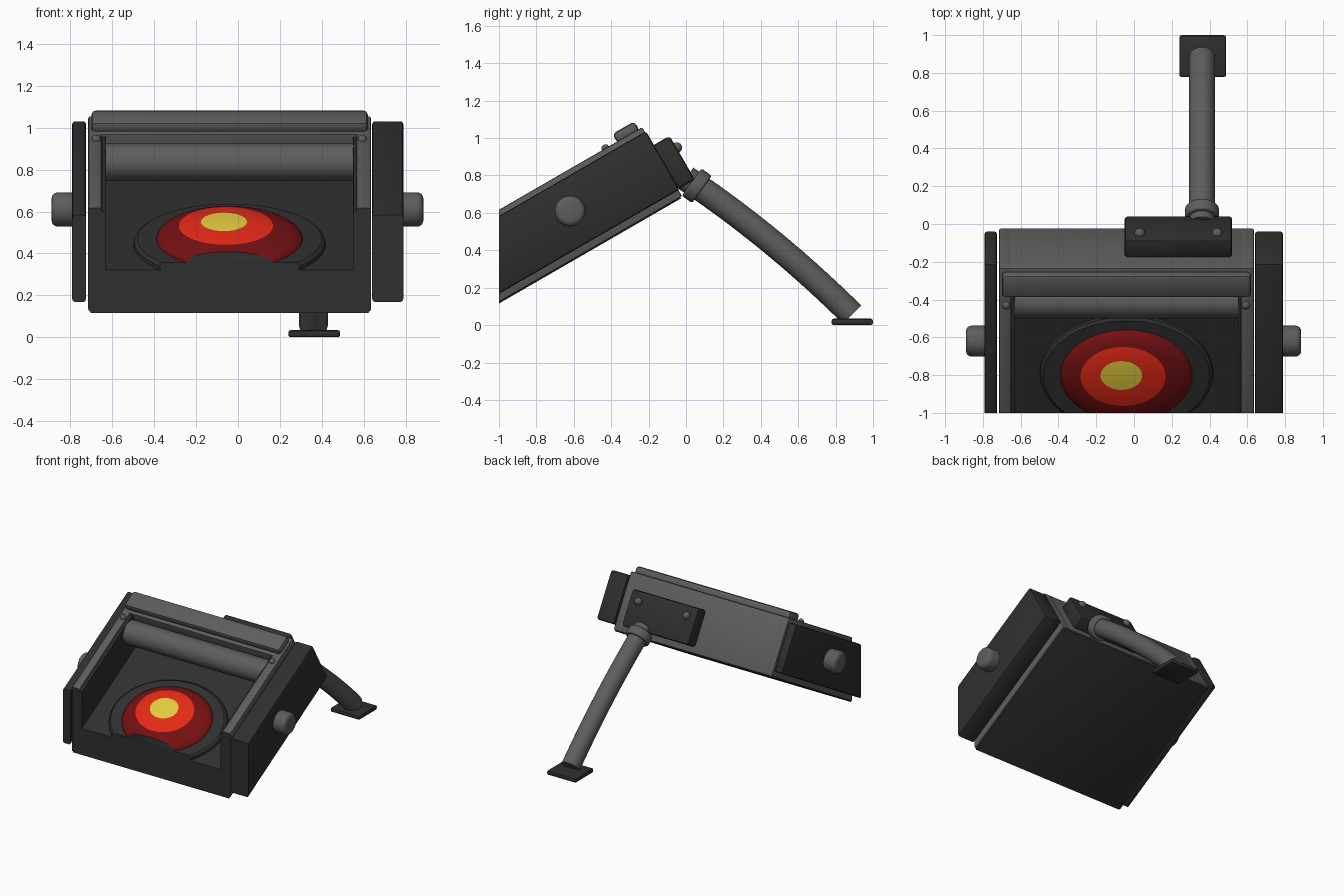
import bpy, bmesh, math
from mathutils import Matrix, Vector

if "Cube" in bpy.data.objects:
    bpy.data.objects.remove(bpy.data.objects["Cube"])

TILT = Matrix.Rotation(math.radians(30), 4, 'X')


def material(name, rgb):
    m = bpy.data.materials.new(name)
    m.diffuse_color = (*rgb, 1)
    m.use_nodes = True
    m.node_tree.nodes["Principled BSDF"].inputs["Base Color"].default_value = m.diffuse_color
    return m


GREY = material("grey_metal", (0.11, 0.11, 0.11))
DARK = material("dark_casing", (0.028, 0.028, 0.028))
MAROON = material("deep_red", (0.17, 0.005, 0.006))
RED = material("bright_red", (0.78, 0.022, 0.008))
YELLOW = material("yellow", (0.76, 0.6, 0.05))


def finish(name, bm, mats, tilt=True):
    """Tilt the part, slice it flat at the front, cap the slice in dark and add it."""
    if tilt:
        bm.transform(TILT)
        mats = mats + [DARK]
        cut = bmesh.ops.bisect_plane(
            bm, geom=bm.verts[:] + bm.edges[:] + bm.faces[:], dist=1e-5,
            plane_co=(0, -1, 0), plane_no=(0, -1, 0), clear_outer=True)
        rim = [e for e in cut['geom_cut'] if isinstance(e, bmesh.types.BMEdge)]
        if rim:
            for f in bmesh.ops.contextual_create(bm, geom=rim)['faces']:
                f.material_index = len(mats) - 1
    bmesh.ops.recalc_face_normals(bm, faces=bm.faces[:])
    me = bpy.data.meshes.new(name)
    bm.to_mesh(me)
    bm.free()
    for m in mats:
        me.materials.append(m)
    ob = bpy.data.objects.new(name, me)
    bpy.context.collection.objects.link(ob)
    bpy.ops.object.select_all(action='DESELECT')
    ob.select_set(True)
    bpy.context.view_layer.objects.active = ob
    bpy.ops.object.shade_smooth_by_angle(angle=math.radians(35))
    return ob


def box(name, x, y, z, mat, bevel=0.01, tilt=True):
    bm = bmesh.new()
    bmesh.ops.create_cube(bm, size=1)
    for v in bm.verts:
        v.co = [(r[0] + r[1]) / 2 + c * (r[1] - r[0]) for c, r in zip(v.co, (x, y, z))]
    if bevel:
        bmesh.ops.bevel(bm, geom=bm.edges[:], offset=bevel, segments=2,
                        profile=0.5, affect='EDGES')
    return finish(name, bm, [mat], tilt)


def rod(name, a, b, r, mat, bevel=0, tilt=True):
    a, b = Vector(a), Vector(b)
    bm = bmesh.new()
    bmesh.ops.create_cone(bm, cap_ends=True, segments=32, radius1=r, radius2=r,
                          depth=(b - a).length)
    if bevel:
        caps = [e for e in bm.edges if abs(e.verts[0].co.z - e.verts[1].co.z) < 1e-5]
        bmesh.ops.bevel(bm, geom=caps, offset=bevel, segments=4, profile=0.5, affect='EDGES')
    turn = Vector((0, 0, 1)).rotation_difference(b - a).to_matrix().to_4x4()
    bm.transform(Matrix.Translation((a + b) / 2) @ turn)
    return finish(name, bm, [mat], tilt)


def stud(name, pos, r, mat):
    bm = bmesh.new()
    bmesh.ops.create_uvsphere(bm, u_segments=16, v_segments=10, radius=r)
    bmesh.ops.translate(bm, verts=bm.verts[:], vec=pos)
    return finish(name, bm, [mat])


# Casing: walls, base and tray (coordinates along the slope)
box("left_wall", (-.715, -.65), (-1.6, .326), (.606, 1.034), GREY)
box("right_wall", (.565, .635), (-1.6, .326), (.606, 1.034), GREY)
box("left_liner", (-.655, -.63), (-1.6, .2), (.7, 1.02), DARK, 0.004)
box("right_liner", (.55, .57), (-1.6, .2), (.7, 1.02), DARK, 0.004)
box("back_wall", (-.71, .63), (.145, .326), (.606, 1.034), GREY)
box("tray_floor", (-.66, .58), (-1.6, .2), (.61, .777), DARK, 0)
box("base_plate", (-.705, .625), (-1.6, .316), (.6, .63), DARK, 0.004)
box("top_bar", (-.7, .62), (.17, .305), (1.02, 1.082), GREY, 0.02)

# Thick side panels with round knobs
box("left_side_panel", (-.792, -.725), (-1.6, .333), (.645, 1.005), DARK, 0.015)
box("right_side_panel", (.64, .79), (-1.6, .333), (.645, 1.005), DARK, 0.015)
rod("left_knob", (-.89, -.232, .838), (-.76, -.232, .838), .082, GREY, 0.03)
rod("right_knob", (.885, -.232, .838), (.76, -.232, .838), .082, GREY, 0.03)

# Roller and rail screws
rod("roller", (-.632, .0625, .928), (.552, .0625, .928), .09, GREY)
for x in (-.677, .593):
    stud("rail_screw", (x, .1, 1.033), .022, GREY)


# Oval seat and coloured lens, made of stacked oval rings
def oval_stack(name, rings, mats, pick=lambda i: 0, n=64):
    bm = bmesh.new()
    loops = []
    for cx, cy, rx, ry, z in rings:
        loops.append([bm.verts.new((cx + rx * math.cos(k * math.tau / n),
                                    cy + ry * math.sin(k * math.tau / n), z))
                      for k in range(n)])
    for i, (lo, hi) in enumerate(zip(loops, loops[1:])):
        for k in range(n):
            f = bm.faces.new((lo[k], lo[k - 1], hi[k - 1], hi[k]))
            f.material_index = pick(i)
    bm.faces.new(loops[0])
    bm.faces.new(loops[-1]).material_index = pick(len(rings))
    return finish(name, bm, mats)


oval_stack("lens_seat", [(-.04, -.46, .46, .355, .77), (-.04, -.46, .455, .35, .795),
                         (-.04, -.46, .44, .335, .808)], [DARK])

SCALES = [1, .98, .94, .88, .8, .72, .643, .56, .48, .4, .314, .22, .12, .03]
lens = [(-.04, -.46, .35, .285, .785)]
for s in SCALES:
    lens.append((-.07 + .03 * s * s, -.415 - .045 * s * s, .35 * s, .28 * s,
                 .805 + .077 * math.sqrt(1 - s * s)))
oval_stack("lens", lens, [MAROON, RED, YELLOW],
           lambda i: 2 if i >= 11 else 1 if i >= 7 else 0)

# Rear bracket with two screws
box("leg_bracket", (-.05, .52), (.32, .43), (.65, .92), DARK, 0.018)
for x in (.03, .44):
    stud("bracket_screw", (x, .432, .846), .028, GREY)

# Curved support leg, collar and foot
cu = bpy.data.curves.new("leg_path", 'CURVE')
cu.dimensions = '3D'
cu.bevel_depth = .069
cu.bevel_resolution = 6
cu.use_fill_caps = True
sp = cu.splines.new('POLY')
N = 14
sp.points.add(N)
P0, P1, P2 = Vector((.36, .0, .785)), Vector((.36, .47, .47)), Vector((.36, .888, .056))
for i in range(N + 1):
    t = i / N
    p = P0 * (1 - t) ** 2 + P1 * 2 * t * (1 - t) + P2 * t * t
    sp.points[i].co = (*p, 1)
path = bpy.data.objects.new("leg_path", cu)
bpy.context.collection.objects.link(path)
bpy.context.view_layer.update()
tube = bpy.data.meshes.new_from_object(path.evaluated_get(bpy.context.evaluated_depsgraph_get()))
bpy.data.objects.remove(path)
bm = bmesh.new()
bm.from_mesh(tube)
bmesh.ops.remove_doubles(bm, verts=bm.verts[:], dist=1e-5)
finish("support_leg", bm, [GREY], False)
rod("leg_collar", (.36, .03, .765), (.36, .085, .725), .09, GREY, 0.012, False)
box("foot", (.24, .488), (.778, 1.0), (0, .034), DARK, 0.012, False)
